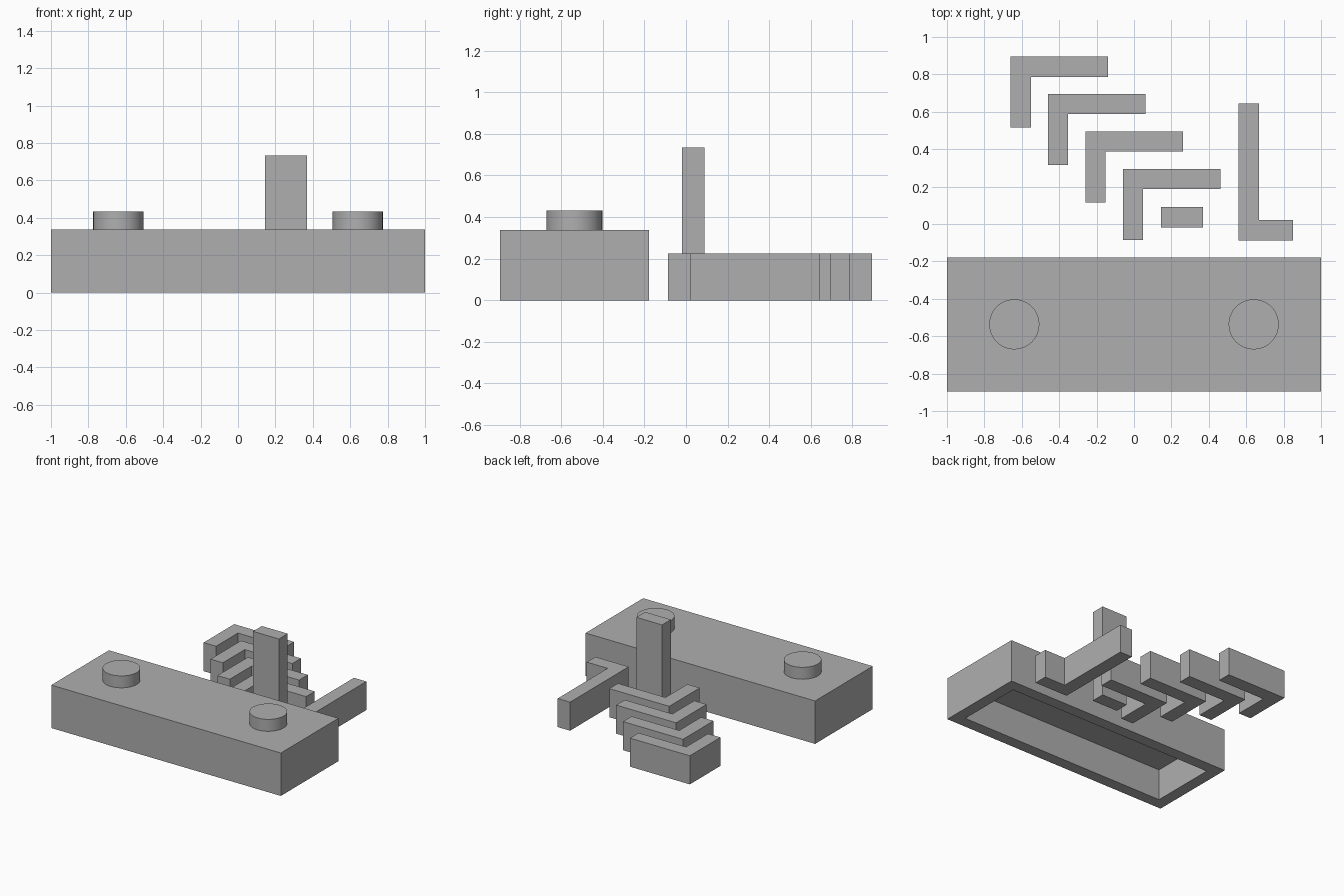
import bpy
import bmesh
from math import radians

cube = bpy.data.objects.get("Cube")
if cube:
    bpy.data.objects.remove(cube, do_unlink=True)

grey = bpy.data.materials.new("plain grey")
grey.use_nodes = True
grey.diffuse_color = (0.43, 0.43, 0.43, 1)
grey.node_tree.nodes["Principled BSDF"].inputs["Base Color"].default_value = grey.diffuse_color


def prism(name, outline, z0, z1):
    """Extrude a flat outline from z0 up to z1."""
    bm = bmesh.new()
    face = bm.faces.new([bm.verts.new((x, y, z0)) for x, y in outline])
    grown = bmesh.ops.extrude_face_region(bm, geom=[face])["geom"]
    top = [v for v in grown if isinstance(v, bmesh.types.BMVert)]
    bmesh.ops.translate(bm, verts=top, vec=(0, 0, z1 - z0))
    bmesh.ops.recalc_face_normals(bm, faces=bm.faces)
    mesh = bpy.data.meshes.new(name)
    bm.to_mesh(mesh)
    bm.free()
    mesh.materials.append(grey)
    obj = bpy.data.objects.new(name, mesh)
    bpy.context.collection.objects.link(obj)
    return obj


def rectangle(x0, x1, y0, y1):
    return [(x0, y0), (x1, y0), (x1, y1), (x0, y1)]


def angle_outline(x, y, along, across, width):
    """L outline with its outer corner at x, y; signed arm lengths."""
    wx = width if along > 0 else -width
    wy = width if across > 0 else -width
    return [(x, y), (x + along, y), (x + along, y + wy),
            (x + wx, y + wy), (x + wx, y + across), (x, y + across)]


WALL = 0.092
HEIGHT = 0.338
FRONT, BACK = -0.895, -0.178

# Main block, hollowed from below
block = prism("main_block", rectangle(-1, 1, FRONT, BACK), 0, HEIGHT)
bm = bmesh.new()
bm.from_mesh(block.data)
bm.faces.ensure_lookup_table()
underside = min(bm.faces, key=lambda f: f.calc_center_median().z)
bmesh.ops.inset_region(bm, faces=[underside], thickness=WALL, use_even_offset=True)
hole = bmesh.ops.extrude_face_region(bm, geom=[underside])["geom"]
if underside.is_valid:
    bmesh.ops.delete(bm, geom=[underside], context="FACES_ONLY")
ceiling = [v for v in hole if isinstance(v, bmesh.types.BMVert)]
bmesh.ops.translate(bm, verts=ceiling, vec=(0, 0, HEIGHT - WALL))
bmesh.ops.recalc_face_normals(bm, faces=bm.faces)
bm.to_mesh(block.data)
bm.free()

# Round studs on the block
for side, x in (("left", 0.64), ("right", -0.64)):
    bpy.ops.mesh.primitive_cylinder_add(
        vertices=48, radius=0.134, depth=0.094,
        location=(x, (FRONT + BACK) / 2, HEIGHT + 0.047))
    stud = bpy.context.object
    stud.name = side + "_stud"
    stud.data.materials.append(grey)
    bpy.ops.object.shade_smooth_by_angle(angle=radians(30))

# Diagonal row of angle brackets
for i in range(4):
    step = 0.2 * i
    prism(f"angle_bracket_{i + 1}",
          angle_outline(-0.66 + step, 0.895 - step, 0.522, -0.38, 0.108), 0, 0.225)

# Long bracket with a short foot
prism("long_bracket", angle_outline(0.56, -0.087, 0.29, 0.73, 0.108), 0, 0.225)

# Upright post
prism("upright_post", rectangle(0.145, 0.37, -0.02, 0.09), 0, 0.733)
